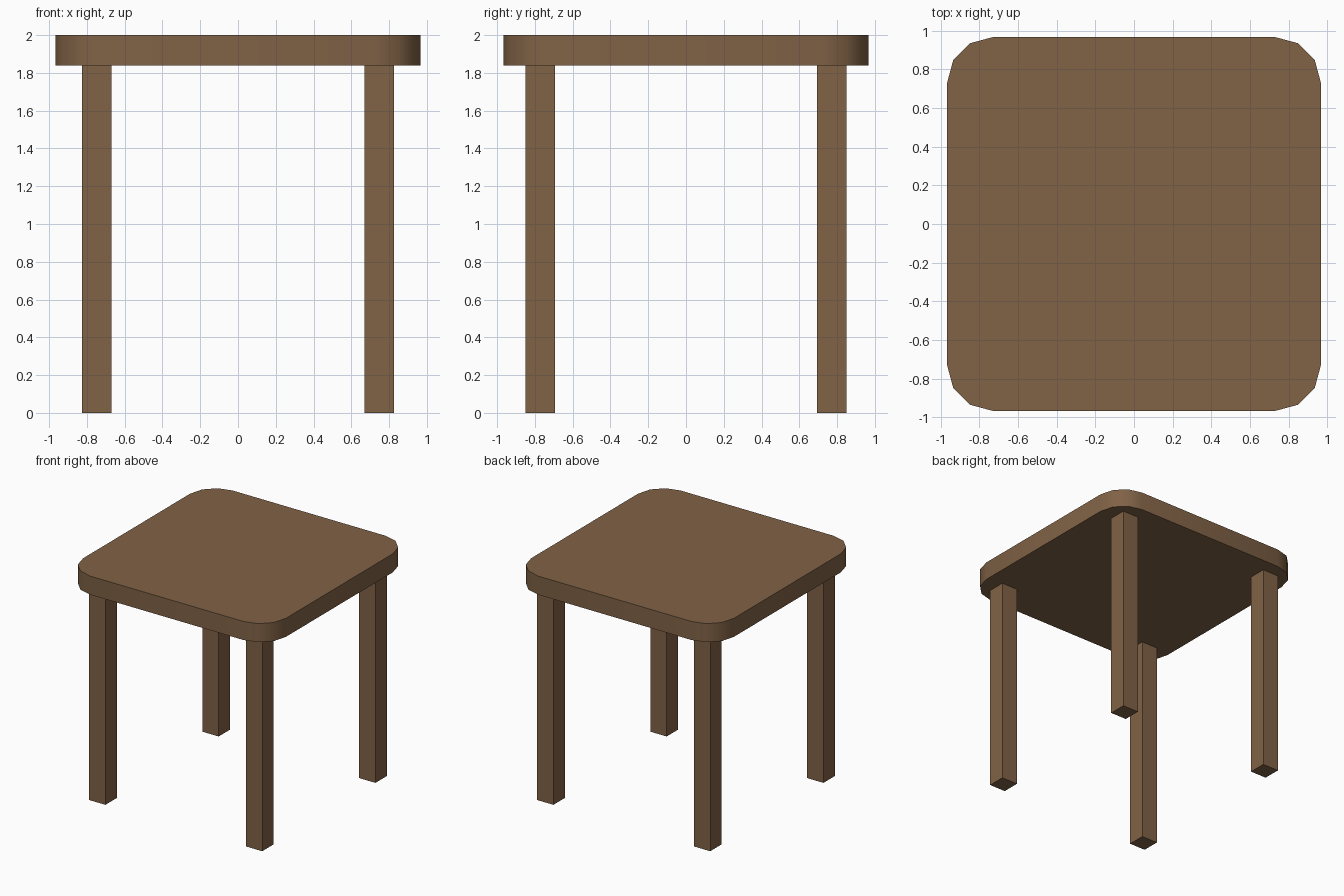
import bpy, bmesh, math

if "Cube" in bpy.data.objects:
    bpy.data.objects.remove(bpy.data.objects["Cube"])

wood = bpy.data.materials.new("brown wood")
wood.diffuse_color = (0.216, 0.122, 0.061, 1)
wood.use_nodes = True
wood.node_tree.nodes["Principled BSDF"].inputs["Base Color"].default_value = wood.diffuse_color

TOP, UNDER = 2.0, 1.84      # tabletop heights
HALF, RADIUS = 0.967, 0.24  # tabletop half width and corner radius


def make_object(name, bm):
    bmesh.ops.recalc_face_normals(bm, faces=bm.faces)
    mesh = bpy.data.meshes.new(name)
    bm.to_mesh(mesh)
    bm.free()
    mesh.materials.append(wood)
    obj = bpy.data.objects.new(name, mesh)
    bpy.context.collection.objects.link(obj)
    return obj


# Tabletop: rounded square with three segments per corner, extruded
bm = bmesh.new()
outline = []
for i, (sx, sy) in enumerate([(1, 1), (-1, 1), (-1, -1), (1, -1)]):
    for step in range(4):
        a = math.radians(90 * i + 30 * step)
        c = HALF - RADIUS
        outline.append(bm.verts.new((sx * c + RADIUS * math.cos(a),
                                     sy * c + RADIUS * math.sin(a), UNDER)))
base = bm.faces.new(outline)
ext = bmesh.ops.extrude_face_region(bm, geom=[base], use_keep_orig=True)
bmesh.ops.translate(bm, vec=(0, 0, TOP - UNDER),
                    verts=[v for v in ext["geom"] if isinstance(v, bmesh.types.BMVert)])
tabletop = make_object("tabletop", bm)
bpy.context.view_layer.objects.active = tabletop
tabletop.select_set(True)
bpy.ops.object.shade_smooth_by_angle(angle=math.radians(40))

# Four square legs
for sx, side in ((-1, "left"), (1, "right")):
    for sy, end in ((-1, "front"), (1, "back")):
        bm = bmesh.new()
        bmesh.ops.create_cube(bm, size=1)
        for v in bm.verts:
            v.co = (v.co.x * 0.155 + sx * 0.748,
                    v.co.y * 0.155 + sy * 0.771,
                    (v.co.z + 0.5) * UNDER)
        make_object(f"{end}_{side}_leg", bm)
